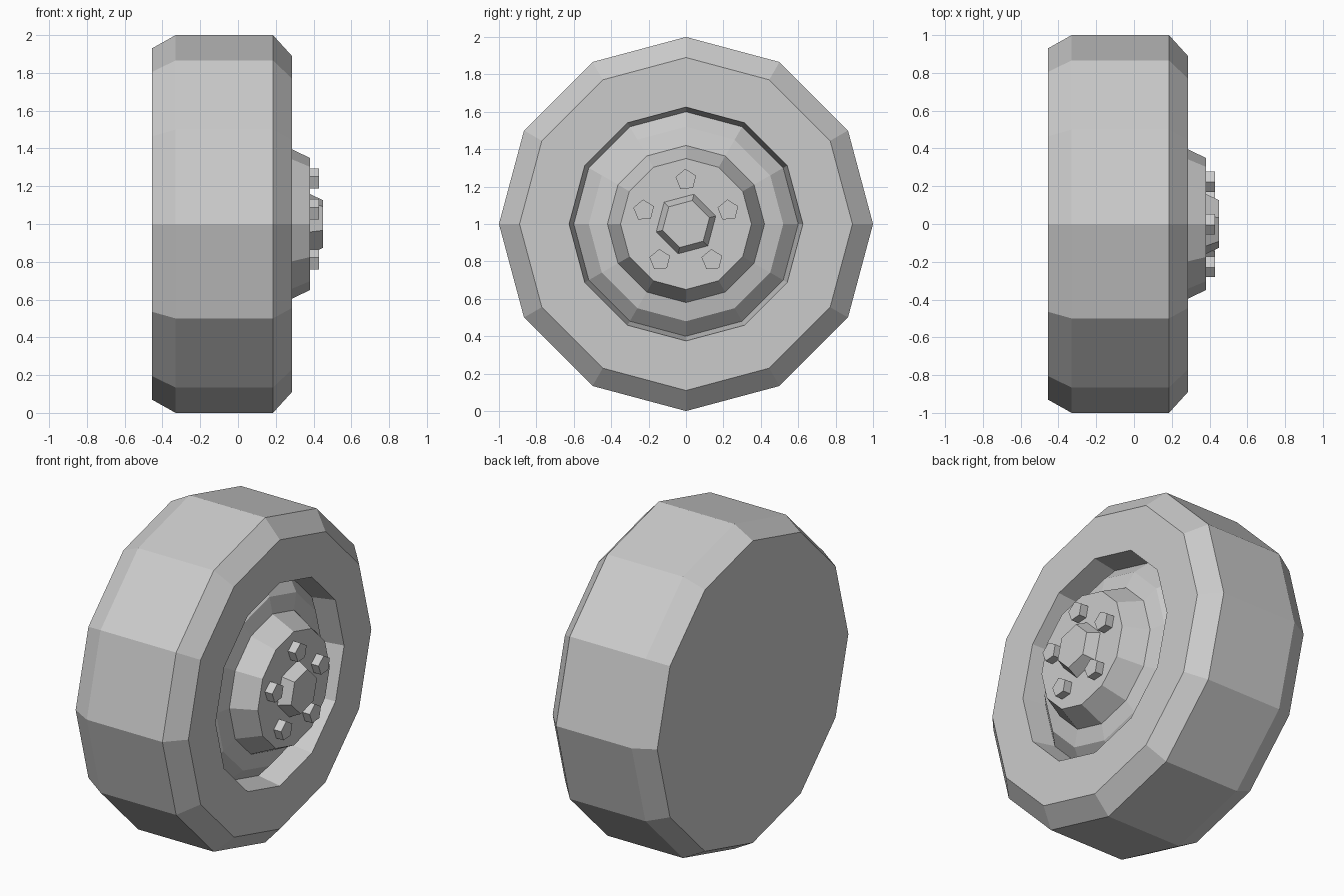
import bpy
import bmesh
from math import sin, cos, tau, radians

if "Cube" in bpy.data.objects:
    bpy.data.objects.remove(bpy.data.objects["Cube"])


def lathe(name, profile, sides, turn=0, y=0, z=1, back_cap=False, front_cap=False):
    """Spin (x, radius) points about the wheel axis as flat-sided rings."""
    bm = bmesh.new()
    rings = []
    for x, r in profile:
        angles = [radians(turn) + tau * k / sides for k in range(sides)]
        rings.append([bm.verts.new((x, y + r * sin(a), z + r * cos(a))) for a in angles])
    for a, b in zip(rings, rings[1:]):
        for k in range(sides):
            n = (k + 1) % sides
            bm.faces.new((a[k], b[k], b[n], a[n]))
    if back_cap:
        bm.faces.new(rings[0])
    if front_cap:
        bm.faces.new(rings[-1][::-1])
    mesh = bpy.data.meshes.new(name)
    bm.to_mesh(mesh)
    bm.free()
    obj = bpy.data.objects.new(name, mesh)
    bpy.context.collection.objects.link(obj)
    return obj


# Tyre: flat closed back, bevelled tread, front sidewall and recess wall
lathe("tyre", [(-0.455, 0.93), (-0.33, 1.0), (0.185, 1.0), (0.285, 0.89),
               (0.285, 0.625), (0.14, 0.60)], 12, back_cap=True)

# Rim: stepped dish rising to the flat hub face
lathe("rim", [(0.14, 0.60), (0.215, 0.52), (0.235, 0.42), (0.38, 0.35)],
      12, front_cap=True)

# Centre cap: tapered hexagon
lathe("centre_cap", [(0.38, 0.165), (0.45, 0.13)], 6, turn=15, front_cap=True)

# Wheel nuts: five pentagons around the cap
for i in range(5):
    a = tau * i / 5
    lathe(f"wheel_nut_{i + 1}", [(0.38, 0.058), (0.43, 0.058)], 5, turn=-4,
          y=0.237 * sin(a), z=1 + 0.237 * cos(a), front_cap=True)
